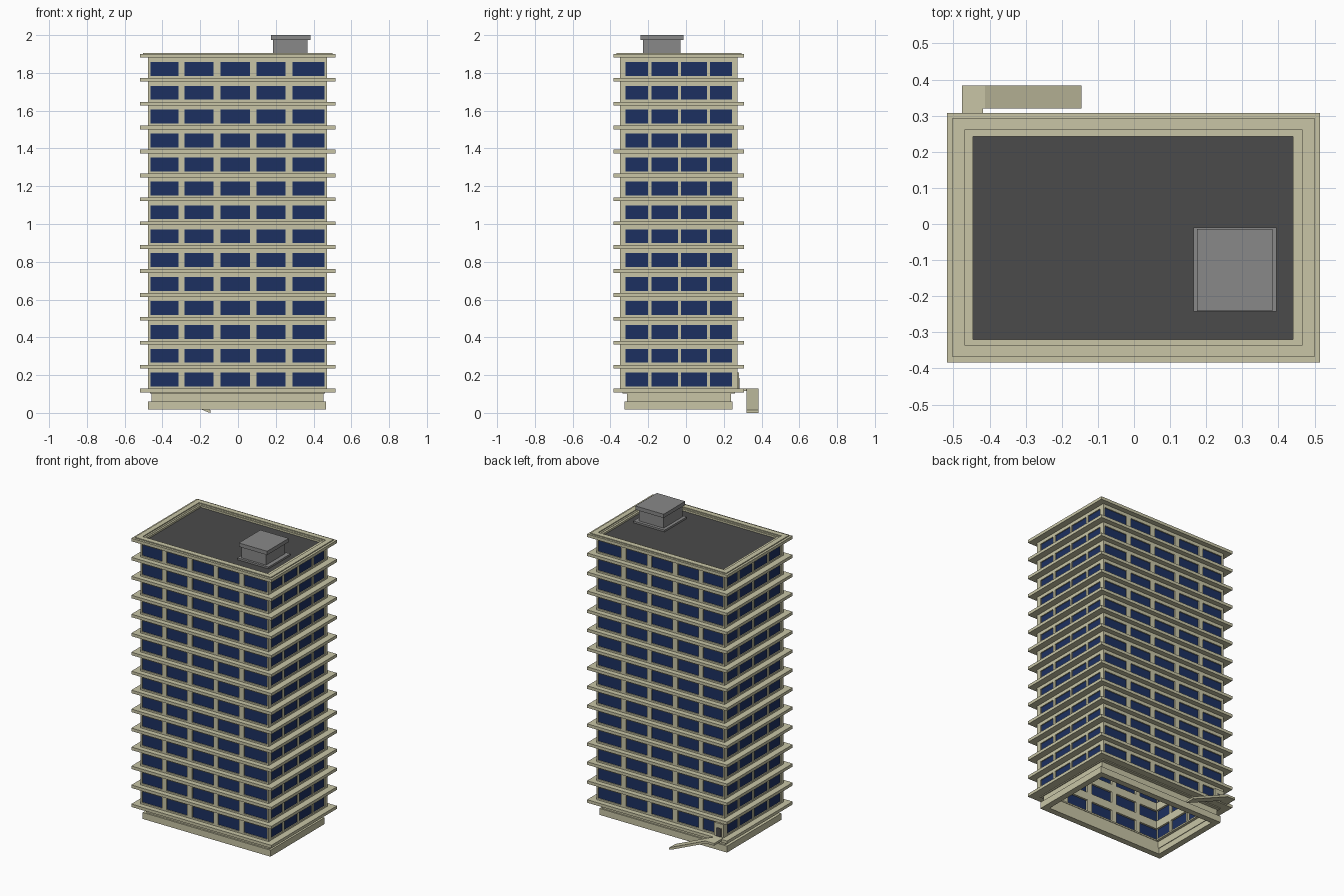
import bpy, bmesh

if "Cube" in bpy.data.objects:
    bpy.data.objects.remove(bpy.data.objects["Cube"])


def material(name, rgb):
    m = bpy.data.materials.new(name)
    m.diffuse_color = (*rgb, 1)
    m.use_nodes = True
    m.node_tree.nodes["Principled BSDF"].inputs["Base Color"].default_value = m.diffuse_color
    return m


CONCRETE = material("concrete", (0.58, 0.56, 0.38))
GLASS = material("blue_glass", (0.012, 0.03, 0.12))
ROOF = material("dark_roof", (0.07, 0.07, 0.07))
METAL = material("grey_metal", (0.25, 0.25, 0.25))


def finish(bm, name, mat):
    bmesh.ops.recalc_face_normals(bm, faces=bm.faces)
    me = bpy.data.meshes.new(name)
    bm.to_mesh(me)
    bm.free()
    me.materials.append(mat)
    ob = bpy.data.objects.new(name, me)
    bpy.context.collection.objects.link(ob)
    return ob


def add_box(bm, x0, x1, y0, y1, z0, z1):
    vs = bmesh.ops.create_cube(bm, size=1)["verts"]
    for v in vs:
        v.co = (x1 if v.co.x > 0 else x0, y1 if v.co.y > 0 else y0, z1 if v.co.z > 0 else z0)


def box(name, mat, *b):
    bm = bmesh.new()
    add_box(bm, *b)
    return finish(bm, name, mat)


def add_ring(bm, x0, x1, y0, y1, z0, z1, t):
    # rectangular hollow frame with wall thickness t
    def loop(d, z):
        return [bm.verts.new(p) for p in ((x0 + d, y0 + d, z), (x1 - d, y0 + d, z),
                                          (x1 - d, y1 - d, z), (x0 + d, y1 - d, z))]
    loops = [loop(0, z0), loop(0, z1), loop(t, z1), loop(t, z0)]
    for a, b in zip(loops, loops[1:] + loops[:1]):
        for i in range(4):
            j = (i + 1) % 4
            bm.faces.new((a[i], a[j], b[j], b[i]))


def ring(name, mat, *b):
    bm = bmesh.new()
    add_ring(bm, *b)
    return finish(bm, name, mat)


# Main dimensions
X0, X1, Y0, Y1 = -0.476, 0.471, -0.35, 0.273
FLOORS, Z0, STEP = 14, 0.118, 0.1266
TOP = Z0 + FLOORS * STEP
T = 0.03

# Floor ledges and the wall bands above and below each
ledges, bands = bmesh.new(), bmesh.new()
for i in range(FLOORS + 1):
    z = Z0 + i * STEP
    add_ring(ledges, -0.518, 0.515, -0.384, 0.307, z - 0.01, z + 0.01, 0.06)
    add_ring(bands, X0, X1, Y0, Y1, z - (0.032 if i else 0.008),
             z + (0.021 if i < FLOORS else 0.008), T)
finish(ledges, "floor_ledges", CONCRETE)
finish(bands, "wall_bands", CONCRETE)

# Vertical piers between the windows
piers = bmesh.new()
for a, b in ((X0, -0.463), (-0.315, -0.283), (-0.13, -0.093), (0.063, 0.098), (0.252, 0.288), (0.459, X1)):
    add_box(piers, a, b, Y0, Y0 + T, Z0, TOP)
    add_box(piers, a, b, Y1 - T, Y1, Z0, TOP)
for a, b in ((Y0 + T, Y0 + T + 0.001), (-0.201, -0.183), (-0.043, -0.026), (0.11, 0.127)):
    add_box(piers, X0, X0 + T, a, b, Z0, TOP)
    add_box(piers, X1 - T, X1, a, b, Z0, TOP)
finish(piers, "window_piers", CONCRETE)

# Window glass set slightly back from the wall face
g = 0.007
ring("window_glass", GLASS, X0 + g, X1 - g, Y0 + g, Y1 - g, Z0, TOP, 0.01)

# Open base: recessed plinth wall and footing
ring("plinth_sill", CONCRETE, -0.465, 0.46, -0.335, 0.26, 0.102, 0.112, 0.05)
ring("plinth_wall", CONCRETE, -0.457, 0.453, -0.313, 0.238, 0.055, 0.11, 0.025)
ring("footing", CONCRETE, X0, 0.467, -0.325, 0.247, 0.017, 0.06, 0.04)

# Roof with low parapet
ring("parapet", CONCRETE, -0.503, 0.5, -0.369, 0.294, TOP, TOP + 0.016, 0.034)
box("roof_deck", ROOF, -0.475, 0.47, -0.345, 0.272, TOP - 0.012, TOP - 0.004)

# Rooftop plant housing
box("housing_skirt", METAL, 0.165, 0.395, -0.243, -0.01, TOP - 0.006, TOP + 0.008)
box("housing_body", METAL, 0.186, 0.367, -0.228, -0.03, TOP, 1.977)
box("housing_cap", METAL, 0.175, 0.384, -0.241, -0.014, 1.975, 2.0)

# Back entrance: door surround, door, landing
box("door_surround", CONCRETE, -0.474, -0.405, 0.262, 0.281, 0.125, 0.215)
box("entrance_door", ROOF, -0.457, -0.422, 0.275, 0.284, 0.128, 0.185)
box("landing_bridge", CONCRETE, -0.476, -0.418, 0.29, 0.325, 0.115, 0.13)

# Sloping access ramp along the back
bm = bmesh.new()
profile = ((-0.476, 0.13), (-0.413, 0.13), (-0.145, 0.014), (-0.145, 0.0), (-0.16, 0.004), (-0.418, 0.115), (-0.476, 0.115))
face = bm.faces.new([bm.verts.new((x, 0.32, z)) for x, z in profile])
ext = bmesh.ops.extrude_face_region(bm, geom=[face])
bmesh.ops.translate(bm, vec=(0, 0.064, 0), verts=[v for v in ext["geom"] if isinstance(v, bmesh.types.BMVert)])
finish(bm, "access_ramp", CONCRETE)
